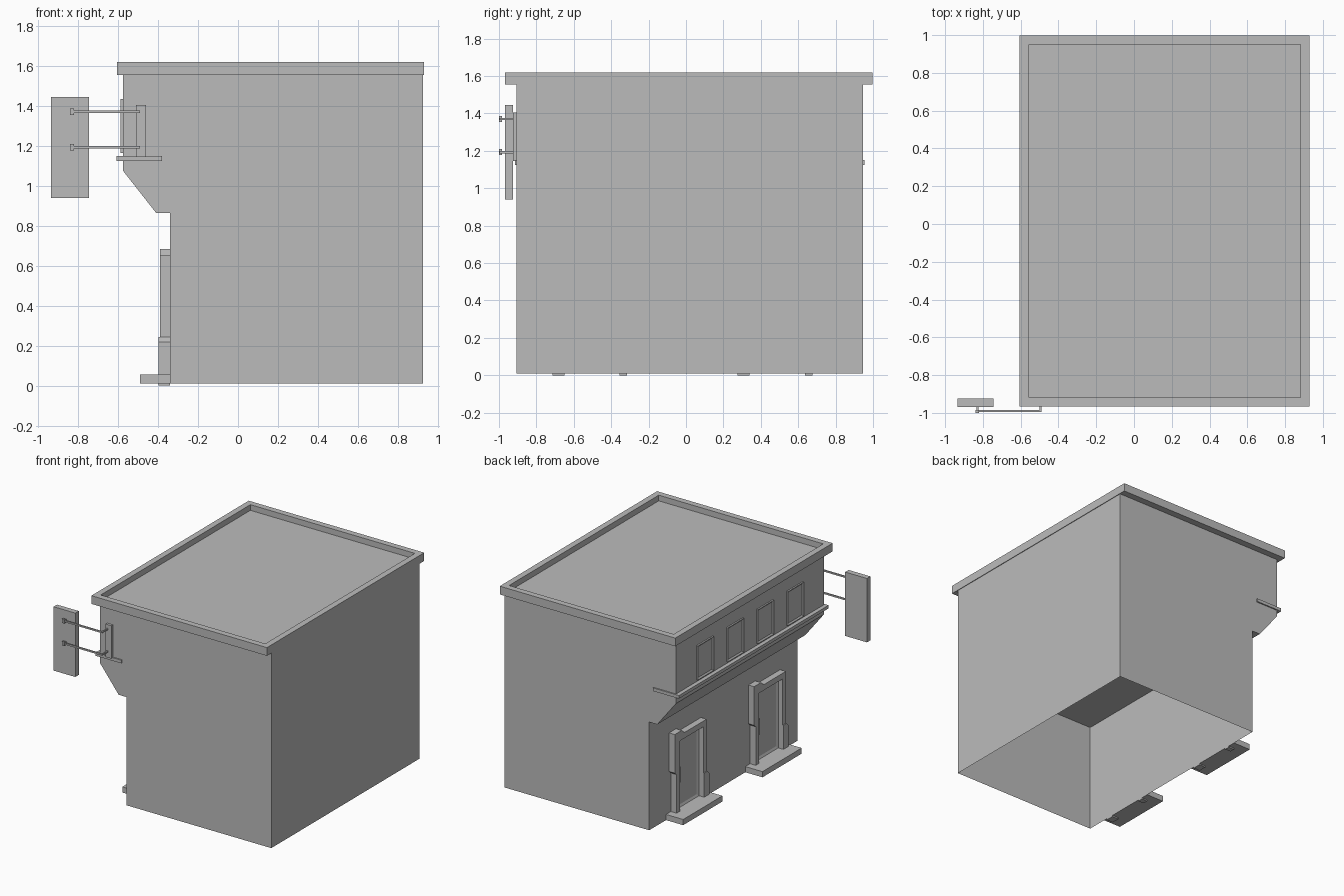
import bpy
import bmesh

cube = bpy.data.objects.get("Cube")
if cube:
    bpy.data.objects.remove(cube, do_unlink=True)

grey = bpy.data.materials.new("plain_grey")
grey.use_nodes = True
grey.diffuse_color = (0.5, 0.5, 0.5, 1)
grey.node_tree.nodes["Principled BSDF"].inputs["Base Color"].default_value = (0.5, 0.5, 0.5, 1)


def finish(name, bm):
    bmesh.ops.recalc_face_normals(bm, faces=bm.faces)
    mesh = bpy.data.meshes.new(name)
    bm.to_mesh(mesh)
    bm.free()
    mesh.materials.append(grey)
    obj = bpy.data.objects.new(name, mesh)
    bpy.context.collection.objects.link(obj)
    return obj


def box_mesh(x, y, z):
    bm = bmesh.new()
    bmesh.ops.create_cube(bm, size=1)
    for v in bm.verts:
        v.co = [r[0] if c < 0 else r[1] for c, r in zip(v.co, (x, y, z))]
    return bm


def box(name, x, y, z):
    return finish(name, box_mesh(x, y, z))


def prism(name, points, start, end, axis):
    """Extrude a closed outline along x or y; outline is (other axis, z)."""
    bm = bmesh.new()
    if axis == "y":
        place = lambda a, z: (a, start, z)
        shift = (0, end - start, 0)
    else:
        place = lambda a, z: (start, a, z)
        shift = (end - start, 0, 0)
    face = bm.faces.new([bm.verts.new(place(*p)) for p in points])
    out = bmesh.ops.extrude_face_region(bm, geom=[face])["geom"]
    bmesh.ops.translate(bm, vec=shift, verts=[v for v in out if isinstance(v, bmesh.types.BMVert)])
    return finish(name, bm)


FRONT, BACK = -0.905, 0.945
LOWER_WALL, UPPER_WALL = -0.34, -0.575

# Ground storey: four walls, open above and below
bm = box_mesh((LOWER_WALL, 0.925), (FRONT, BACK), (0.01, 0.865))
bm.normal_update()
bmesh.ops.delete(bm, geom=[f for f in bm.faces if abs(f.normal.z) > 0.5], context="FACES_ONLY")
finish("ground_storey", bm)

# Upper storey with a sloped overhang above the doors
prism("upper_storey", [(0.925, 0.865), (-0.41, 0.865), (UPPER_WALL, 1.075),
                       (UPPER_WALL, 1.56), (0.925, 1.56)], FRONT, BACK, "y")

# Roof slab with a raised rim
bm = box_mesh((-0.605, 0.93), (-0.967, 0.998), (1.555, 1.62))
bm.normal_update()
top = max(bm.faces, key=lambda f: f.normal.z)
bmesh.ops.inset_region(bm, faces=[top], thickness=0.068)
hollow = bmesh.ops.extrude_face_region(bm, geom=[top])["geom"]
bmesh.ops.translate(bm, vec=(0, 0, -0.045), verts=[v for v in hollow if isinstance(v, bmesh.types.BMVert)])
bmesh.ops.delete(bm, geom=[top] if top.is_valid else [], context="FACES_ONLY")
finish("roof_rim", bm)

# Ledge under the windows, returning around both corners
box("window_ledge", (-0.607, UPPER_WALL), (FRONT - 0.01, BACK + 0.01), (1.125, 1.15))
box("ledge_return_front", (-0.607, -0.38), (FRONT - 0.01, FRONT), (1.125, 1.15))
box("ledge_return_back", (-0.607, -0.38), (BACK, BACK + 0.01), (1.125, 1.15))

# Four framed windows
for i in range(4):
    y = 0.59 - 0.375 * i
    bm = box_mesh((-0.587, UPPER_WALL), (y - 0.1, y + 0.1), (1.165, 1.435))
    bm.normal_update()
    pane = min(bm.faces, key=lambda f: f.normal.x)
    bmesh.ops.inset_region(bm, faces=[pane], thickness=0.018)
    bmesh.ops.translate(bm, vec=(0.009, 0, 0), verts=pane.verts[:])
    finish(f"window_{i + 1}", bm)

# Two doorways with uneven surrounds and a doorstep each
for label, c in (("back", 0.49), ("front", -0.5)):
    box(f"{label}_doorstep", (-0.49, LOWER_WALL), (c - 0.245, c + 0.245), (0.01, 0.055))

    def post(name, outline, depth):
        prism(f"{label}_{name}", [(c + a, z) for a, z in outline], depth, LOWER_WALL, "x")

    post("tall_post", [(0.145, 0), (0.185, 0), (0.185, 0.36), (0.207, 0.38),
                       (0.207, 0.685), (0.12, 0.685), (0.085, 0.655), (0.085, 0.61),
                       (0.145, 0.61)], -0.39)
    post("lintel", [(-0.19, 0.61), (0.085, 0.61), (0.085, 0.655), (-0.19, 0.655)], -0.39)
    post("short_post", [(-0.19, 0.2), (-0.15, 0.2), (-0.15, 0.61), (-0.19, 0.61)], -0.39)
    post("post_base", [(-0.215, 0), (-0.15, 0), (-0.15, 0.245), (-0.19, 0.245),
                       (-0.215, 0.22)], -0.397)

    # Door leaf with a sunken panel, and its handle
    bm = box_mesh((-0.352, LOWER_WALL), (c - 0.15, c + 0.145), (0.055, 0.61))
    bm.normal_update()
    panel = min(bm.faces, key=lambda f: f.normal.x)
    bmesh.ops.inset_region(bm, faces=[panel], thickness=0.025)
    bmesh.ops.translate(bm, vec=(0.008, 0, 0), verts=panel.verts[:])
    finish(f"{label}_door", bm)
    box(f"{label}_door_handle", (-0.365, LOWER_WALL), (c + 0.1, c + 0.125), (0.26, 0.385))

# Hanging sign board, wall plate and two bracket bars
box("sign_board", (-0.935, -0.745), (-0.968, -0.925), (0.94, 1.445))
box("sign_wall_plate", (-0.51, -0.46), (-0.925, FRONT), (1.145, 1.405))
for label, z in (("upper", 1.37), ("lower", 1.193)):
    span = (z - 0.006, z + 0.006)
    box(f"{label}_bracket_bar", (-0.835, -0.49), (-0.996, -0.985), span)
    box(f"{label}_bracket_arm", (-0.501, -0.49), (-0.985, -0.92), span)
    box(f"{label}_bracket_pin", (-0.835, -0.824), (-0.985, -0.965), span)
    box(f"{label}_bracket_cap", (-0.84, -0.82), (-1.0, -0.985), (z - 0.016, z + 0.016))
